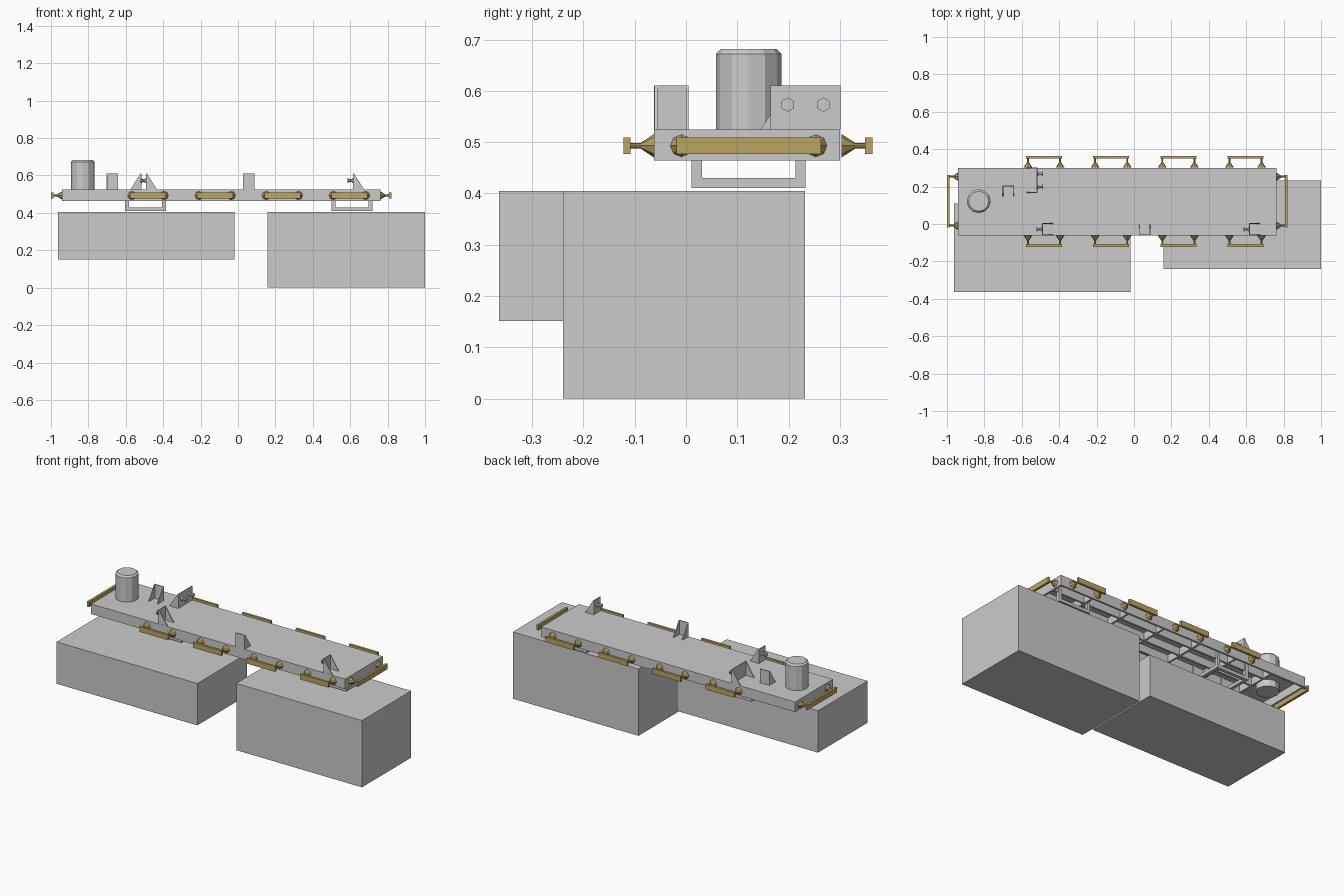
import bpy, bmesh
from math import pi
from mathutils import Matrix, Vector

if "Cube" in bpy.data.objects:
    bpy.data.objects.remove(bpy.data.objects["Cube"])

gold = bpy.data.materials.new("gold")
gold.diffuse_color = (0.5, 0.38, 0.12, 1)
gold.use_nodes = True
gold.node_tree.nodes["Principled BSDF"].inputs["Base Color"].default_value = gold.diffuse_color


def box(bm, x0, x1, y0, y1, z0, z1):
    m = Matrix.Translation(((x0 + x1) / 2, (y0 + y1) / 2, (z0 + z1) / 2))
    bmesh.ops.create_cube(bm, size=1, matrix=m @ Matrix.Diagonal((x1 - x0, y1 - y0, z1 - z0, 1)))


def cone(bm, start, direction, length, r1, r2, n):
    d = Vector(direction).normalized()
    m = Matrix.Translation(Vector(start) + d * length / 2) @ d.to_track_quat('Z', 'Y').to_matrix().to_4x4()
    bmesh.ops.create_cone(bm, cap_ends=True, segments=n, radius1=r1, radius2=r2, depth=length, matrix=m)


def prism(bm, pts, y0, y1):
    # x/z profile extruded along y
    a = [bm.verts.new((x, y0, z)) for x, z in pts]
    b = [bm.verts.new((x, y1, z)) for x, z in pts]
    n = len(pts)
    bm.faces.new(a)
    bm.faces.new(b[::-1])
    for i in range(n):
        bm.faces.new((a[i], b[i], b[(i + 1) % n], a[(i + 1) % n]))


def finish(bm, name, loc=(0, 0, 0), rot=0, mat=None):
    bmesh.ops.recalc_face_normals(bm, faces=bm.faces)
    me = bpy.data.meshes.new(name)
    bm.to_mesh(me)
    bm.free()
    ob = bpy.data.objects.new(name, me)
    ob.location = loc
    ob.rotation_euler.z = rot
    if mat:
        me.materials.append(mat)
    bpy.context.collection.objects.link(ob)
    return ob


# Two large support blocks
for name, dims in (("left_block", (-0.963, -0.018, -0.364, 0.11, 0.151, 0.405)),
                   ("right_block", (0.157, 1.0, -0.24, 0.232, 0, 0.405))):
    bm = bmesh.new()
    box(bm, *dims)
    finish(bm, name)

# Deck: top plate with a skirt, open underneath
X0, X1, Y0, Y1, Z0, Z1 = -0.942, 0.762, -0.062, 0.3, 0.464, 0.525
T = 0.012
bm = bmesh.new()
box(bm, X0, X1, Y0, Y1, Z1 - T, Z1)
for y in (Y0, Y1 - T):
    box(bm, X0, X1, y, y + T, Z0, Z1 - T)
for x in (X0, X1 - T):
    box(bm, x, x + T, Y0 + T, Y1 - T, Z0, Z1 - T)
finish(bm, "deck")

# Stiffening beams below the deck
bm = bmesh.new()
for y in (0.02, 0.119, 0.218):
    box(bm, -0.72, X1 - T, y - 0.006, y + 0.006, Z0 + 0.004, Z1 - T)
for i in range(6):
    x = -0.72 + i * 0.25
    box(bm, x - 0.006, x + 0.006, Y0 + T, Y1 - T, Z0 + 0.004, Z1 - T)
finish(bm, "deck_beams")

# Bollard drum passing through the deck, with a chamfered top
bm = bmesh.new()
cone(bm, (0, 0, 0.472), (0, 0, 1), 0.2, 0.064, 0.064, 12)
cone(bm, (0, 0, 0.672), (0, 0, 1), 0.01, 0.064, 0.054, 12)
finish(bm, "drum", (-0.83, 0.122, 0))

# Landing frames under the deck
for x in (-0.495, 0.61):
    bm = bmesh.new()
    a, y0, y1, t = 0.109, 0.011, 0.233, 0.02
    for y in (y0, y1 - t):
        box(bm, x - a, x + a, y, y + t, 0.411, 0.43)
        for xx in (x - a, x + a - t):
            box(bm, xx, xx + t, y, y + t, 0.43, Z1 - T)
    for xx in (x - a, x + a - t):
        box(bm, xx, xx + t, y0 + t, y1 - t, 0.411, 0.43)
    finish(bm, "landing_frame")


# Gusseted brackets: plate at local x = 0, gussets towards +x, bolts towards -x
def bracket(x, y, rot, w, bolts=()):
    bm = bmesh.new()
    t, h = 0.005, 0.085
    box(bm, 0, t, -w / 2, w / 2, 0, h)
    for yy in (-w / 2, w / 2 - t):
        prism(bm, [(t, 0), (0.059, 0), (t, h)], yy, yy + t)
    for yy in bolts:
        cone(bm, (0, yy, 0.048), (-1, 0, 0), 0.007, 0.014, 0.009, 6)
        cone(bm, (-0.007, yy, 0.048), (-1, 0, 0), 0.016, 0.007, 0.007, 6)
        cone(bm, (-0.023, yy, 0.048), (-1, 0, 0), 0.007, 0.014, 0.014, 6)
    finish(bm, "bracket", (x, y, Z1), rot)


bracket(-0.492, -0.028, 0, 0.066, (0,))
bracket(0.615, -0.028, 0, 0.066, (0,))
bracket(0.057, Y0, pi / 2, 0.063)
bracket(-0.672, 0.205, -pi / 2, 0.063)
bracket(-0.516, 0.233, pi, 0.136, (-0.035, 0.035))


# Fender rails: two cone mounts with rods carrying a flat bar (outward = local -y)
def rail(x, y, rot, half):
    bm = bmesh.new()
    for s in (-half, half):
        cone(bm, (s, 0, 0), (0, -1, 0), 0.026, 0.023, 0.006, 8)
        cone(bm, (s, -0.026, 0), (0, -1, 0), 0.022, 0.005, 0.005, 8)
    e = half + 0.01
    box(bm, -e, e, -0.06, -0.046, -0.016, 0.016)
    finish(bm, "fender_rail", (x, y, 0.493), rot, gold)


for i in range(4):
    cx = -0.481 + 0.359 * i
    rail(cx, Y0, 0, 0.086)
    rail(cx, Y1 + 0.003, pi, 0.086)
rail(X0 + 0.002, 0.122, -pi / 2, 0.131)
rail(X1 - 0.002, 0.122, pi / 2, 0.131)
